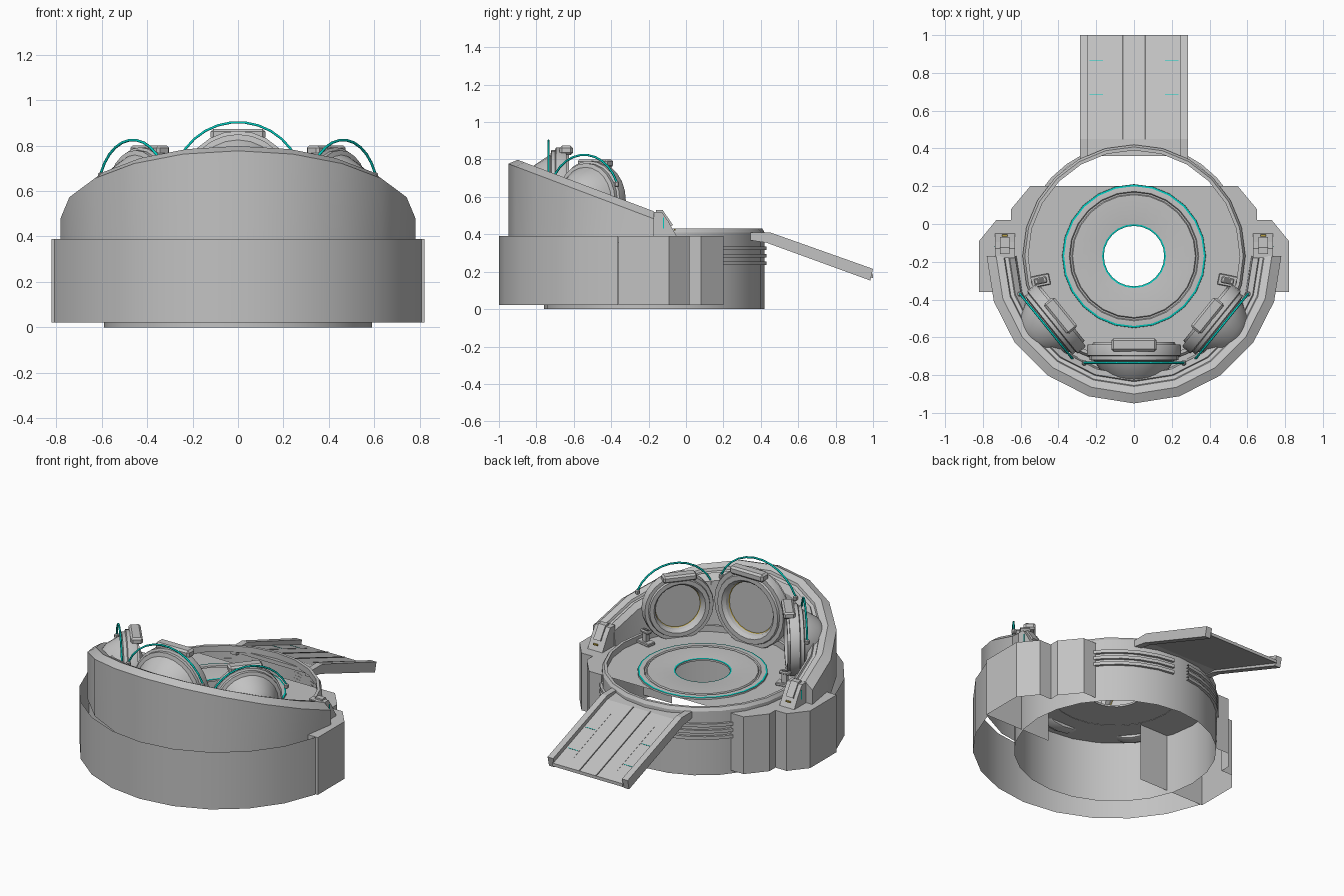
import bpy, bmesh, math
from mathutils import Matrix, Vector

cube = bpy.data.objects.get("Cube")
if cube:
    bpy.data.objects.remove(cube)

CY = -0.17          # y of the shared centre of all round parts
FLOOR = 0.39


def material(name, rgb):
    m = bpy.data.materials.new(name)
    m.use_nodes = True
    m.diffuse_color = (*rgb, 1)
    m.node_tree.nodes["Principled BSDF"].inputs["Base Color"].default_value = (*rgb, 1)
    return m


METAL = material("grey metal", (0.54, 0.54, 0.54))
DARK = material("dark seam", (0.16, 0.16, 0.16))
TEAL = material("teal light", (0.0, 0.6, 0.52))
GOLD = material("gold trim", (0.5, 0.36, 0.05))


def finish(name, bm, mats, matrix=None, smooth=True):
    bmesh.ops.recalc_face_normals(bm, faces=bm.faces)
    me = bpy.data.meshes.new(name)
    bm.to_mesh(me)
    bm.free()
    for m in mats:
        me.materials.append(m)
    ob = bpy.data.objects.new(name, me)
    bpy.context.collection.objects.link(ob)
    if matrix:
        ob.matrix_world = matrix
    if smooth:
        bpy.ops.object.select_all(action="DESELECT")
        ob.select_set(True)
        bpy.context.view_layer.objects.active = ob
        bpy.ops.object.shade_smooth_by_angle(angle=math.radians(28))
    return ob


def lathe(name, profile, segs, mats=(METAL,), painted=None, span=360, mid=0,
          height=None, matrix=None, caps=False):
    """Turn (radius, z) points about z; angle 0 points to the front."""
    bm = bmesh.new()
    rings = []
    for i in range(segs + 1):
        a = math.radians(mid - span / 2 + span * i / segs)
        ring = []
        for r, z in profile:
            x, y = r * math.sin(a), -r * math.cos(a)
            ring.append(bm.verts.new((x, y, height(y, z) if height else z)))
        rings.append(ring)
    for a, b in zip(rings, rings[1:]):
        for j in range(len(profile) - 1):
            f = bm.faces.new((a[j], a[j + 1], b[j + 1], b[j]))
            f.material_index = (painted or {}).get(j, 0)
    if caps:
        bm.faces.new(rings[0])
        bm.faces.new(rings[-1])
    bmesh.ops.remove_doubles(bm, verts=bm.verts, dist=0.0005)
    return finish(name, bm, mats, matrix or Matrix.Translation((0, CY, 0)))


def box(name, centre, size, mat=METAL, matrix=None, bevel=0.0):
    bm = bmesh.new()
    bmesh.ops.create_cube(bm, size=1, matrix=Matrix.Translation(centre) @ Matrix.Diagonal((*size, 1)))
    if bevel:
        bmesh.ops.bevel(bm, geom=bm.edges, offset=bevel, segments=1, affect="EDGES")
    return finish(name, bm, [mat], matrix, smooth=False)


def prism(name, outline, x0, x1, mat=METAL):
    """Side outline of (y, z) points stretched from x0 to x1."""
    bm = bmesh.new()
    face = bm.faces.new([bm.verts.new((x0, y, z)) for y, z in outline])
    out = bmesh.ops.extrude_face_region(bm, geom=[face])
    bmesh.ops.translate(bm, vec=(x1 - x0, 0, 0),
                        verts=[v for v in out["geom"] if isinstance(v, bmesh.types.BMVert)])
    return finish(name, bm, [mat], smooth=False)


def rod(name, points, radius, mat):
    cu = bpy.data.curves.new(name, "CURVE")
    cu.dimensions = "3D"
    cu.bevel_depth = radius
    cu.bevel_resolution = 1
    sp = cu.splines.new("POLY")
    sp.points.add(len(points) - 1)
    for p, co in zip(sp.points, points):
        p.co = (*co, 1)
    cu.materials.append(mat)
    ob = bpy.data.objects.new(name, cu)
    bpy.context.collection.objects.link(ob)
    return ob


# Round base with rim, and the open lower wall around the front
lathe("base_drum", [(0.59, 0), (0.59, 0.41), (0.578, 0.43), (0.56, 0.43), (0.56, 0.39)], 24)
lathe("lower_wall", [(0.83, 0.022), (0.83, FLOOR)], 10, span=153)

# Raised front shell with a sloping top
def slope(y, z):
    return FLOOR - 0.035 if z is None else 0.80 - 0.378 * (y + 0.735) + z

lathe("upper_shell", [(0.78, None), (0.78, -0.04), (0.73, 0), (0.69, -0.005), (0.685, -0.02),
                      (0.665, -0.02), (0.66, -0.01), (0.63, -0.04), (0.62, None)],
      10, span=180, height=slope, caps=True)

# Floor plate with a round opening, and the faceted side housings
half = [(0.46, 0.2), (0.55, 0.2), (0.65, 0.08), (0.65, 0.02), (0.73, 0.02),
        (0.82, -0.09), (0.82, -0.36), (0.6, -0.36)]
arc = [(0.63 * math.sin(math.radians(a)), CY - 0.63 * math.cos(math.radians(a)))
       for a in range(60, -61, -12)]
outline = half + arc + [(-x, y) for x, y in reversed(half)]
hole = [(0.16 * math.cos(i * math.pi / 12), CY + 0.16 * math.sin(i * math.pi / 12)) for i in range(24)]
bm = bmesh.new()
for loop in (outline, hole):
    vs = [bm.verts.new((x, y, FLOOR)) for x, y in loop]
    for i, v in enumerate(vs):
        bm.edges.new((v, vs[i - 1]))
bmesh.ops.triangle_fill(bm, use_beauty=True, edges=bm.edges[:], normal=(0, 0, 1))
finish("floor_plate", bm, [METAL], smooth=False)
wall_line = half[:-1] + [(0.35, -0.36)]
for side, label in ((1, "left"), (-1, "right")):
    bm = bmesh.new()
    rows = [[bm.verts.new((side * x, y, z)) for x, y in wall_line] for z in (0.022, FLOOR)]
    for i in range(len(wall_line) - 1):
        bm.faces.new((rows[0][i], rows[0][i + 1], rows[1][i + 1], rows[1][i]))
    finish(label + "_housing", bm, [METAL], smooth=False)

# Central pad with glowing inner and outer edges
lathe("central_pad", [(0.16, 0.388), (0.16, 0.4), (0.169, 0.402), (0.325, 0.402), (0.33, 0.394),
                      (0.338, 0.394), (0.343, 0.402), (0.37, 0.402), (0.38, 0.4), (0.381, 0.388)],
      24, (METAL, TEAL), {1: 1, 7: 1})

# Ridges on the back of the drum
for side in (1, -1):
    for z in (0.245, 0.285, 0.325):
        lathe("drum_ridge", [(0.588, z - 0.01), (0.604, z - 0.01), (0.604, z + 0.01), (0.588, z + 0.01)],
              5, span=52, mid=side * 149)

# Ramp: plate, side rails, seams and marker lights
prism("ramp_plate", [(0.36, 0.395), (0.45, 0.385), (1.0, 0.185), (1.0, 0.165), (0.44, 0.365), (0.36, 0.37)],
      -0.25, 0.25)
rail = [(0.33, 0.41), (0.45, 0.41), (1.0, 0.215), (0.985, 0.153), (0.43, 0.355), (0.33, 0.37)]
tilt = math.atan2(-0.20, 0.55)
ramp = Matrix.Translation((0, 0.45, 0.385)) @ Matrix.Rotation(tilt, 4, "X")
for s in (1, -1):
    prism("ramp_rail", rail, s * 0.245, s * 0.285)
    box("ramp_seam", (s * 0.06, 0.29, 0.001), (0.007, 0.585, 0.004), DARK, ramp)
    box("ramp_panel_joint", (s * 0.155, 0.3, 0.0), (0.003, 0.4, 0.003), METAL, ramp)
    for d in (0.25, 0.44):
        box("ramp_marker", (s * 0.2, d, 0.0), (0.07, 0.003, 0.003), TEAL, ramp)

# Three round screens: ring, glass, domed back, top block and light hoop
def portal(label, angle, reach, z, k):
    a = math.radians(angle)
    out = Vector((math.sin(a), -math.cos(a), 0))
    side = Vector((math.cos(a), math.sin(a), 0))
    m = Matrix((side, Vector((0, 0, 1)), out)).transposed().to_4x4()
    m.translation = Vector((0, CY, z)) + out * reach
    m = m @ Matrix.Diagonal((k, k, 1, 1))
    lathe(label + "_screen",
          [(0, 0.01), (0.16, 0.01), (0.164, 0.006), (0.168, -0.015), (0.185, -0.035), (0.215, -0.035),
           (0.22, -0.022), (0.245, -0.022), (0.25, -0.012), (0.25, 0.035), (0.235, 0.04),
           (0.235, 0.06), (0.21, 0.065), (0.195, 0.09), (0.155, 0.15), (0.105, 0.183), (0, 0.185)],
          24, (METAL, GOLD), {1: 1}, matrix=m)
    box(label + "_screen_block", (0, 0.234, -0.02), (0.24, 0.05, 0.07), METAL, m, 0.012)
    pts = [m @ Vector((0.288 * math.sin(t), 0.288 * math.cos(t), 0.075))
           for t in (math.radians(d) for d in range(-66, 67, 12))]
    rod(label + "_light_hoop", pts, 0.006, TEAL)
    for p in (pts[0], pts[-1]):
        box(label + "_hoop_socket", p - Vector((0, 0, 0.012)), (0.026, 0.026, 0.03), METAL, None, 0.006)

portal("front", 0, 0.49, 0.615, 1)
portal("left", 51, 0.52, 0.58, 0.85)
portal("right", -51, 0.52, 0.58, 0.85)

# Consoles at the shell ends and small floor controls
for s in (1, -1):
    prism("end_console", [(-0.18, FLOOR), (-0.18, 0.52), (-0.13, 0.52), (-0.095, 0.47), (-0.05, FLOOR)],
          s * 0.63, s * 0.735)
    prism("console_cap", [(-0.16, 0.50), (-0.16, 0.53), (-0.125, 0.53), (-0.07, 0.45), (-0.09, 0.44)],
          s * 0.66, s * 0.71)
    box("console_lamp", (s * 0.685, -0.06, 0.425), (0.03, 0.01, 0.008), GOLD)
    box("console_light", (s * 0.736, -0.12, 0.46), (0.004, 0.006, 0.06), TEAL)
    stand = Matrix.Translation((s * 0.495, -0.3, FLOOR)) @ Matrix.Rotation(s * -0.2, 4, "Z")
    box("control_foot", (0, 0, 0.01), (0.10, 0.06, 0.02), METAL, stand, 0.004)
    box("control_post", (0, 0, 0.045), (0.03, 0.03, 0.07), METAL, stand)
    box("control_head", (0, 0, 0.08), (0.07, 0.035, 0.02), METAL, stand, 0.006)
    box("control_display", (0, 0, 0.091), (0.04, 0.018, 0.004), DARK, stand)
